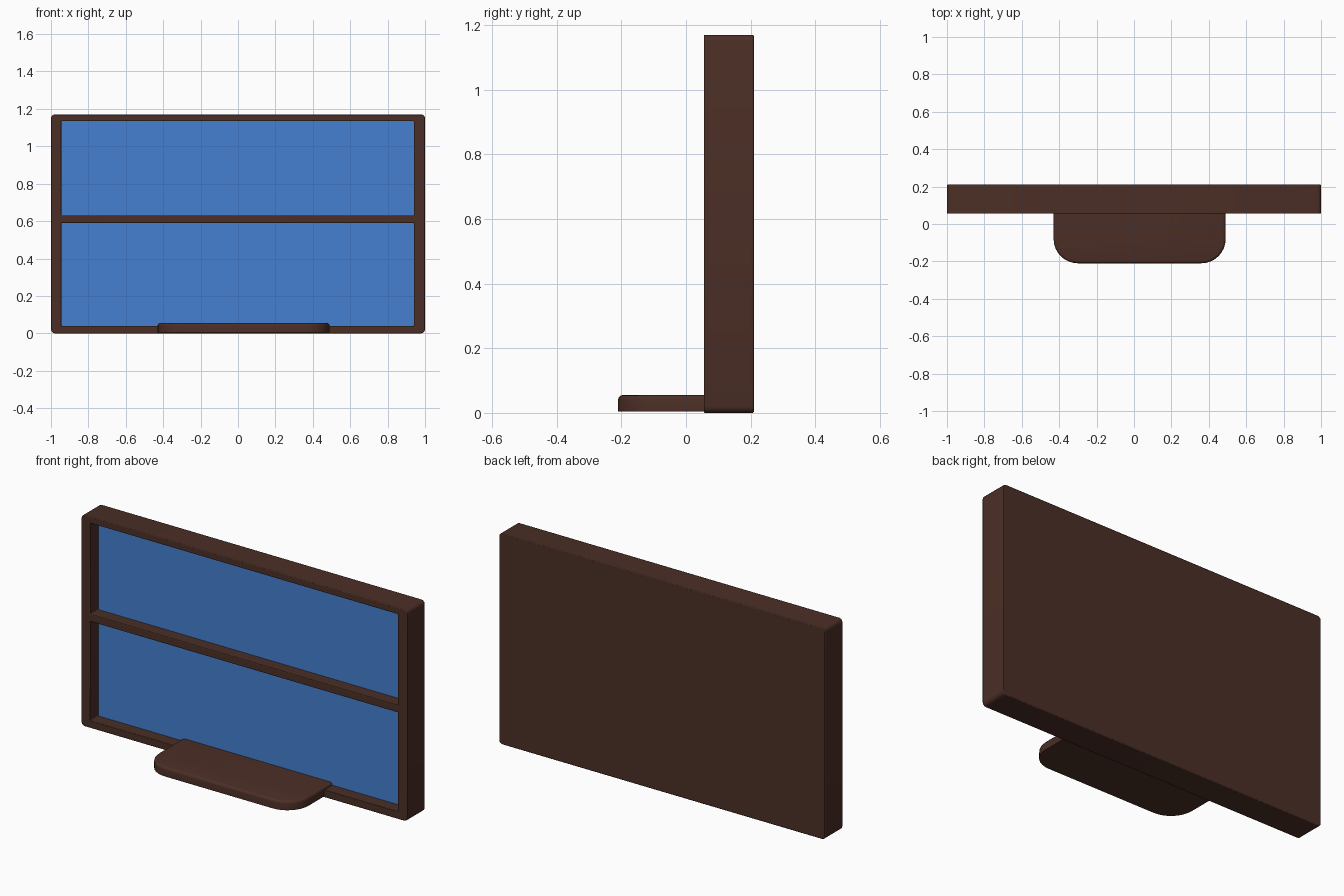
import bpy, bmesh, math

default = bpy.data.objects.get("Cube")
if default:
    bpy.data.objects.remove(default, do_unlink=True)


def material(name, color):
    m = bpy.data.materials.new(name)
    m.use_nodes = True
    m.diffuse_color = (*color, 1)
    m.node_tree.nodes["Principled BSDF"].inputs["Base Color"].default_value = (*color, 1)
    return m


brown = material("dark_brown", (0.07, 0.028, 0.019))
blue = material("panel_blue", (0.06, 0.215, 0.64))


def finish(bm, name, mat):
    bmesh.ops.recalc_face_normals(bm, faces=bm.faces)
    mesh = bpy.data.meshes.new(name)
    bm.to_mesh(mesh)
    bm.free()
    ob = bpy.data.objects.new(name, mesh)
    bpy.context.collection.objects.link(ob)
    mesh.materials.append(mat)
    return ob


def box(name, mat, x, y, z, round_y=0.0):
    """Box from (min, max) ranges; edges running front to back may be rounded."""
    bm = bmesh.new()
    bmesh.ops.create_cube(bm, size=1)
    for v in bm.verts:
        v.co = [r[0] if c < 0 else r[1] for c, r in zip(v.co, (x, y, z))]
    if round_y:
        edges = [e for e in bm.edges if abs(e.verts[0].co.y - e.verts[1].co.y) > 0.01]
        bmesh.ops.bevel(bm, geom=edges, offset=round_y, segments=3,
                        profile=0.5, affect='EDGES')
    return finish(bm, name, mat)


def smooth(ob):
    bpy.ops.object.select_all(action='DESELECT')
    ob.select_set(True)
    bpy.context.view_layer.objects.active = ob
    bpy.ops.object.shade_smooth_by_angle(angle=math.radians(40))


FRONT, BACK, PANEL = 0.055, 0.21, 0.13
OPENING_X = (-0.945, 0.94)
OPENINGS = {"lower": (0.04, 0.59), "upper": (0.63, 1.135)}

# Cabinet with two recesses separated by a shelf
cabinet = box("cabinet_frame", brown, (-1, 1), (FRONT, BACK), (0, 1.17), 0.02)
for label, z in OPENINGS.items():
    cutter = box(label + "_opening_cutter", brown, OPENING_X, (FRONT - 0.1, PANEL), z)
    cutter.hide_render = True
    cutter.hide_set(True)
    cut = cabinet.modifiers.new(label + "_opening", 'BOOLEAN')
    cut.operation = 'DIFFERENCE'
    cut.solver = 'EXACT'
    cut.object = cutter

# Bake the openings and drop the cutters
bpy.context.view_layer.objects.active = cabinet
for mod in list(cabinet.modifiers):
    cutter = mod.object
    bpy.ops.object.modifier_apply(modifier=mod.name)
    bpy.data.objects.remove(cutter, do_unlink=True)
soft = cabinet.modifiers.new("soft_edges", 'BEVEL')
soft.width = 0.004
soft.segments = 2
soft.limit_method = 'ANGLE'
soft.angle_limit = math.radians(60)
smooth(cabinet)

# Blue panels at the back of each recess
for label, z in OPENINGS.items():
    box(label + "_panel", blue, OPENING_X, (PANEL - 0.004, PANEL + 0.004), z)

# Projecting foot with rounded front corners
LEFT, RIGHT, NOSE, RADIUS = -0.43, 0.49, -0.21, 0.13
outline = [(RIGHT, PANEL), (LEFT, PANEL)]
for cx, start in ((LEFT + RADIUS, 180), (RIGHT - RADIUS, 270)):
    for i in range(9):
        a = math.radians(start + i * 90 / 8)
        outline.append((cx + RADIUS * math.cos(a), NOSE + RADIUS + RADIUS * math.sin(a)))
bm = bmesh.new()
base = bm.faces.new([bm.verts.new((x, y, 0.005)) for x, y in outline])
top = bmesh.ops.extrude_face_region(bm, geom=[base])
for v in [g for g in top["geom"] if isinstance(g, bmesh.types.BMVert)]:
    v.co.z = 0.055
rim = [e for e in bm.edges if all(v.co.z > 0.05 for v in e.verts)
       and any(v.co.y < PANEL - 0.01 for v in e.verts)]
bmesh.ops.bevel(bm, geom=rim, offset=0.014, segments=3, profile=0.5, affect='EDGES')
if not any(f.normal.z < -0.9 or all(v.co.z < 0.01 for v in f.verts) for f in bm.faces):
    bmesh.ops.holes_fill(bm, edges=bm.edges)
smooth(finish(bm, "foot", brown))
